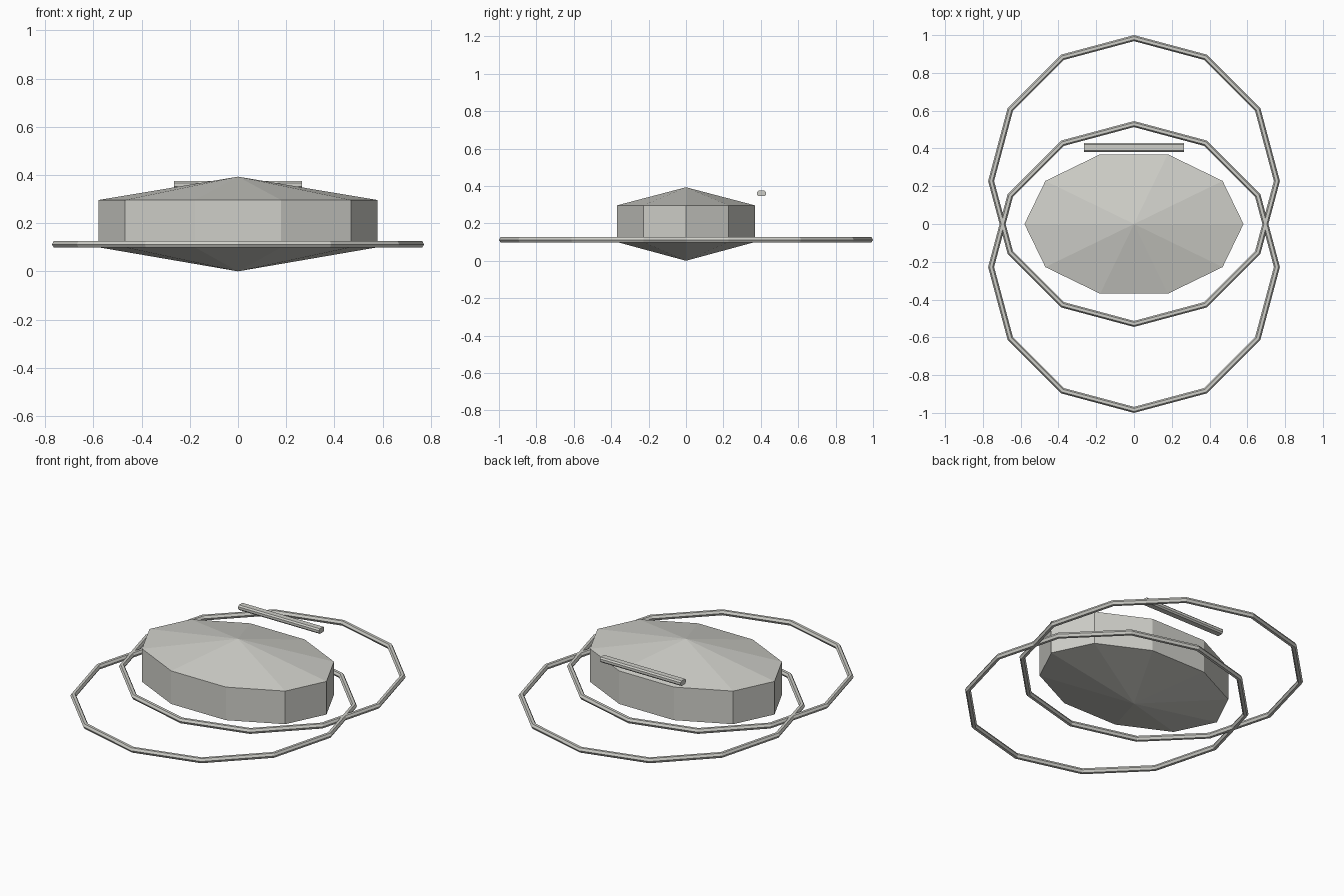
import bpy
import bmesh
from math import cos, sin, tau

cube = bpy.data.objects.get("Cube")
if cube:
    bpy.data.objects.remove(cube, do_unlink=True)

# Single flat colour
grey = bpy.data.materials.new("warm_grey")
grey.use_nodes = True
colour = (0.62, 0.62, 0.58, 1)
grey.diffuse_color = colour
grey.node_tree.nodes["Principled BSDF"].inputs["Base Color"].default_value = colour


def faceted_hull(name, sides, rx, ry, levels):
    """Elliptical prism closed by a pointed cap at each end."""
    bottom, low, high, top = levels
    bm = bmesh.new()

    def loop(z):
        angles = [tau * i / sides for i in range(sides)]
        return [bm.verts.new((rx * cos(a), ry * sin(a), z)) for a in angles]

    lower, upper = loop(low), loop(high)
    keel, peak = bm.verts.new((0, 0, bottom)), bm.verts.new((0, 0, top))
    for i in range(sides):
        j = (i + 1) % sides
        bm.faces.new((lower[i], lower[j], upper[j], upper[i]))
        bm.faces.new((upper[i], upper[j], peak))
        bm.faces.new((lower[j], lower[i], keel))
    mesh = bpy.data.meshes.new(name)
    bm.to_mesh(mesh)
    bm.free()
    mesh.materials.append(grey)
    obj = bpy.data.objects.new(name, mesh)
    bpy.context.collection.objects.link(obj)


# Ten-sided body with shallow pointed roof and underside
faceted_hull("body", 10, 0.58, 0.388, (0, 0.1, 0.296, 0.393))

# Two overlapping flat hoops, front and back
for name, y in (("front_ring", -0.2275), ("back_ring", 0.2275)):
    bpy.ops.mesh.primitive_torus_add(
        major_segments=12, minor_segments=6, major_radius=0.7565,
        minor_radius=0.016, location=(0, y, 0.112))
    ring = bpy.context.object
    ring.name = name
    ring.data.materials.append(grey)

# Floating bar behind the roof, with chamfered long edges
bpy.ops.mesh.primitive_cube_add(size=1, location=(0, 0.404, 0.36))
bar = bpy.context.object
bar.name = "rear_bar"
bar.scale = (0.53, 0.048, 0.03)
bpy.ops.object.transform_apply(location=False, rotation=False, scale=True)
bar.data.materials.append(grey)
bm = bmesh.new()
bm.from_mesh(bar.data)
long_edges = [e for e in bm.edges if e.calc_length() > 0.5]
bmesh.ops.bevel(bm, geom=long_edges, offset=0.008, segments=1, affect='EDGES')
bm.to_mesh(bar.data)
bm.free()
